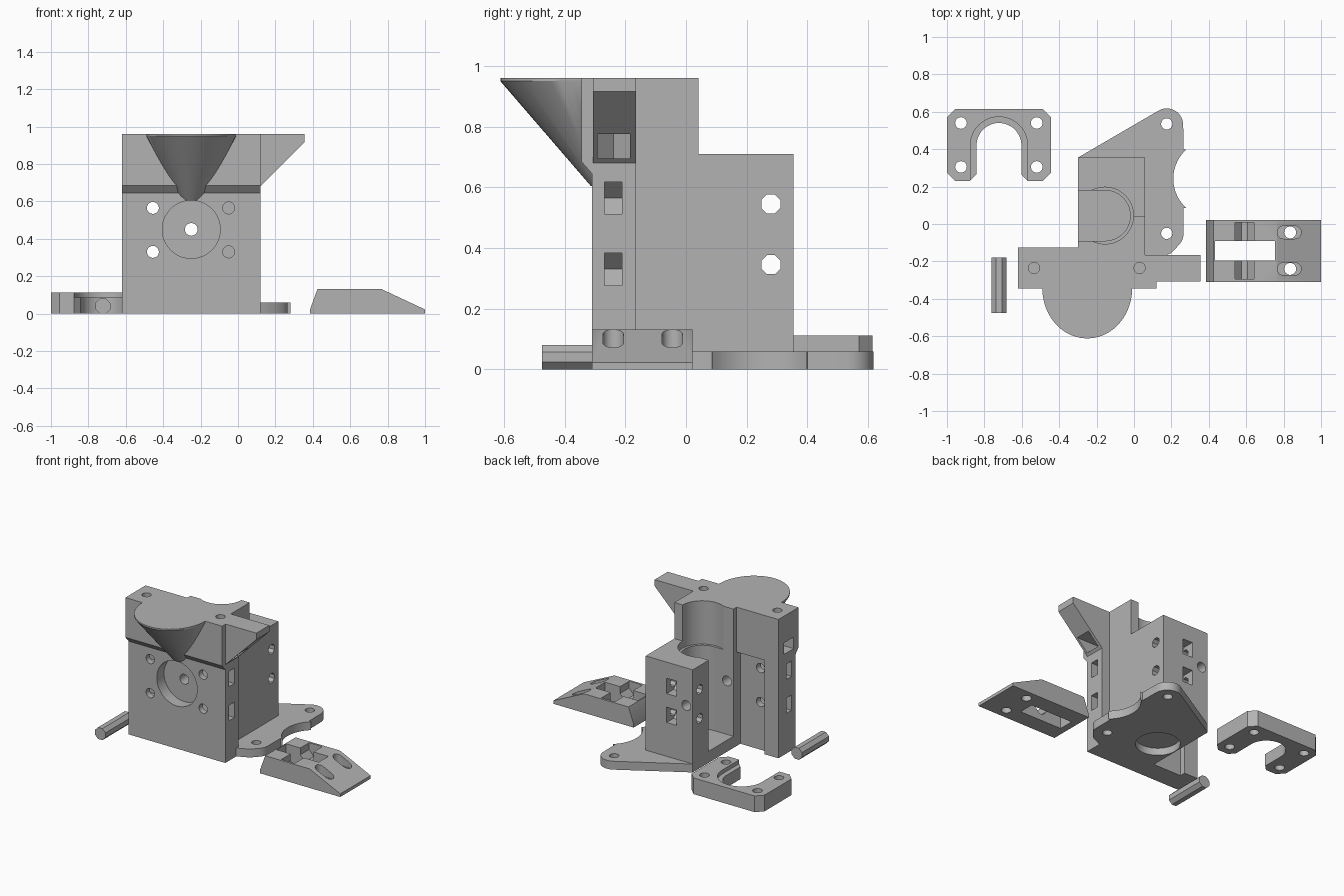
import bpy, bmesh, math

if "Cube" in bpy.data.objects:
    bpy.data.objects.remove(bpy.data.objects["Cube"])

grey = bpy.data.materials.new("plain grey")
grey.diffuse_color = (0.45, 0.45, 0.45, 1)
grey.use_nodes = True
grey.node_tree.nodes["Principled BSDF"].inputs["Base Color"].default_value = grey.diffuse_color


def loft(name, lower, upper):
    """Closed solid between two matching rings of 3D points."""
    bm = bmesh.new()
    a = [bm.verts.new(p) for p in lower]
    b = [bm.verts.new(p) for p in upper]
    bm.faces.new(a)
    bm.faces.new(b)
    for i in range(len(a)):
        j = (i + 1) % len(a)
        bm.faces.new((a[i], a[j], b[j], b[i]))
    bmesh.ops.recalc_face_normals(bm, faces=bm.faces)
    me = bpy.data.meshes.new(name)
    bm.to_mesh(me)
    bm.free()
    me.materials.append(grey)
    ob = bpy.data.objects.new(name, me)
    bpy.context.collection.objects.link(ob)
    return ob


def prism(name, pts, axis, lo, hi):
    """Extrude a 2D profile along an axis."""
    place = {'x': lambda p, t: (t, p[0], p[1]),
             'y': lambda p, t: (p[0], t, p[1]),
             'z': lambda p, t: (p[0], p[1], t)}[axis]
    return loft(name, [place(p, lo) for p in pts], [place(p, hi) for p in pts])


def box(name, x0, x1, y0, y1, z0, z1):
    return prism(name, [(x0, y0), (x1, y0), (x1, y1), (x0, y1)], 'z', z0, z1)


def arc(cx, cy, r, a0, a1, n):
    return [(cx + r * math.cos(math.radians(a0 + (a1 - a0) * i / n)),
             cy + r * math.sin(math.radians(a0 + (a1 - a0) * i / n)))
            for i in range(n + 1)]


def circle(cx, cy, r, n=24, turn=0):
    return arc(cx, cy, r, turn, turn + 360, n)[:-1]


def combine(target, op, *parts):
    """Apply booleans and drop the helper parts."""
    for part in parts:
        part.hide_render = True
        mod = target.modifiers.new("bool", 'BOOLEAN')
        mod.operation = op
        mod.solver = 'EXACT'
        mod.object = part
        bpy.context.view_layer.objects.active = target
        bpy.ops.object.modifier_apply(modifier=mod.name)
        bpy.data.objects.remove(part)


def smooth(ob):
    bpy.ops.object.select_all(action='DESELECT')
    ob.select_set(True)
    bpy.context.view_layer.objects.active = ob
    bpy.ops.object.shade_smooth_by_angle(angle=math.radians(30))


# Front wall with a chamfered overhang near the top
body = prism("carriage_body", [(-0.31, 0), (-0.125, 0), (-0.125, 0.96), (-0.345, 0.96),
                               (-0.345, 0.685), (-0.31, 0.645)], 'x', -0.62, 0.12)
combine(body, 'DIFFERENCE',
        box("wall_recess", -0.515, -0.3, -0.165, 0, -0.1, 0.65),
        box("right_relief", 0.06, 0.3, -0.165, 0, -0.1, 1.1))

# Base plate: rounded ears and a concave side
plate = ([(-0.3, -0.2), (0.1, -0.2), (0.2, -0.155)]
         + arc(0.175, -0.05, 0.09, -45, 0, 6)
         + [(0.265, 0.085)] + arc(0.42, 0.242, 0.21, 228, 132, 14) + [(0.265, 0.4)]
         + arc(0.175, 0.53, 0.088, 0, 120, 12) + [(-0.3, 0.355)])
# Funnel-shaped chin under the top edge
n = 48
low = [(x, y, 0.6) for x, y in circle(-0.25, -0.25, 0.06, n)]
top = [(-0.25 + 0.24 * math.cos(2 * math.pi * i / n),
        -0.345 + 0.267 * math.sin(2 * math.pi * i / n), 0.95) for i in range(n)]
chin = loft("chin", low, top)
rim = loft("chin_rim", top, [(x, y, 0.96) for x, y, z in top])
for part in (chin, rim):        # keep the funnel ahead of the wall's back
    combine(part, 'DIFFERENCE', box("trim", -1, 1, -0.2, 1, 0, 2))

combine(body, 'UNION',
        box("rear_block", -0.3, 0.06, -0.2, 0.355, 0, 0.71),
        box("upper_block", -0.3, 0.06, -0.2, 0.042, 0.6, 0.96),
        prism("base_plate", plate, 'z', 0, 0.058),
        prism("side_arm", [(0.05, 0.61), (0.12, 0.68), (0.355, 0.915), (0.355, 0.96),
                           (0.05, 0.96)], 'y', -0.307, -0.165),
        chin, rim)

# Bore open to the left, wider above the ledge, and a shallow seat underneath
bore = arc(-0.155, 0.045, 0.135, -90, 90, 24) + [(-0.4, 0.18), (-0.4, -0.09)]
combine(body, 'DIFFERENCE',
        prism("bore", bore, 'z', 0.08, 1.1),
        prism("upper_bore", circle(-0.155, 0.045, 0.152, 40), 'z', 0.66, 1.1),
        prism("bottom_seat", circle(-0.155, 0.045, 0.14, 40), 'z', -0.1, 0.05))

# Motor pilot pocket and shaft hole
combine(body, 'DIFFERENCE',
        prism("pilot_pocket", circle(-0.25, 0.45, 0.155, 48), 'y', -0.5, -0.23),
        prism("shaft_hole", circle(-0.25, 0.45, 0.034), 'y', -0.5, 0.5))

# Motor screw holes with side-loaded nut slots
for z in (0.33, 0.565):
    for x, wall, back in ((-0.455, -0.7, -0.1), (-0.05, 0.2, -0.12)):
        s = 1 if wall > x else -1
        slot = [(wall, z - 0.053), (wall, z + 0.053), (x, z + 0.053),
                (x - s * 0.055, z), (x, z - 0.053)]
        combine(body, 'DIFFERENCE',
                prism("screw_hole", circle(x, z, 0.032), 'y', -0.5, back),
                prism("nut_slot", slot, 'y', -0.269, -0.211))

# Vertical screw holes with nut slots below the top
for x, wall in ((-0.535, -0.7), (0.03, 0.4)):
    s = 1 if wall > x else -1
    slot = [(wall, -0.292), (wall, -0.185), (x, -0.185), (x - s * 0.055, -0.239), (x, -0.292)]
    combine(body, 'DIFFERENCE',
            prism("top_screw", circle(x, -0.235, 0.03), 'z', 0.66, 1.1),
            prism("top_nut_slot", slot, 'z', 0.695, 0.775))

# Cross holes through the rear block with nut slots from behind
for z in (0.345, 0.545):
    slot = [(0.5, z - 0.053), (0.5, z + 0.053), (0.28, z + 0.053),
            (0.225, z), (0.28, z - 0.053)]
    combine(body, 'DIFFERENCE',
            prism("cross_hole", circle(0.28, z, 0.034, 8, 22.5), 'x', -0.5, 0.2),
            prism("rear_nut_slot", slot, 'x', -0.175, -0.1))

# Mounting holes in the plate ears
for y in (0.535, -0.05):
    combine(body, 'DIFFERENCE', prism("ear_hole", circle(0.175, y, 0.03), 'z', -0.1, 0.2))
smooth(body)

# Horseshoe clamp with a stepped throat
clamp = prism("horseshoe_clamp",
              [(-1, 0.275), (-0.955, 0.23), (-0.488, 0.23), (-0.443, 0.275),
               (-0.443, 0.57), (-0.488, 0.615), (-0.955, 0.615), (-1, 0.57)], 'z', 0, 0.112)
for r, z0 in ((0.12, -0.1), (0.153, 0.085)):
    throat = arc(-0.722, 0.42, r, 0, 180, 24) + [(-0.722 - r, 0.1), (-0.722 + r, 0.1)]
    combine(clamp, 'DIFFERENCE', prism("throat", throat, 'z', z0, 0.3))
combine(clamp, 'DIFFERENCE',     # bevelled leg tips
        prism("tip_bevel", [(-0.877, 0.2), (-0.877, 0.23), (-0.842, 0.265),
                            (-0.602, 0.265), (-0.567, 0.23), (-0.567, 0.2)], 'z', -0.1, 0.3))
for x in (-0.925, -0.52):
    for y in (0.305, 0.54):
        combine(clamp, 'DIFFERENCE', prism("clamp_hole", circle(x, y, 0.031), 'z', -0.1, 0.3))
smooth(clamp)

# Eight-sided rod
prism("rod", circle(-0.722, 0.04, 0.0433, 8, 22.5), 'y', -0.475, -0.18)

# Sloped bracket with window, nut grooves and slotted screw seats
bracket = prism("sloped_bracket", [(0.385, 0), (1, 0), (1, 0.022), (0.765, 0.132),
                                   (0.425, 0.132), (0.385, 0.022)], 'y', -0.31, 0.022)
combine(bracket, 'DIFFERENCE', box("window", 0.432, 0.755, -0.195, -0.09, -0.1, 0.3))
groove = [(0.54, 0.2), (0.54, 0.085), (0.575, 0.045), (0.606, 0.045), (0.641, 0.085), (0.641, 0.2)]
combine(bracket, 'DIFFERENCE', prism("nut_groove", groove, 'y', -0.295, 0.007))
for y in (-0.045, -0.24):
    seat = arc(0.86, y, 0.034, -90, 90, 12) + arc(0.8, y, 0.034, 90, 270, 12)
    combine(bracket, 'DIFFERENCE',
            prism("screw_seat", seat, 'z', 0.05, 0.3),
            prism("bracket_hole", circle(0.835, y, 0.032), 'z', -0.1, 0.3))
smooth(bracket)
